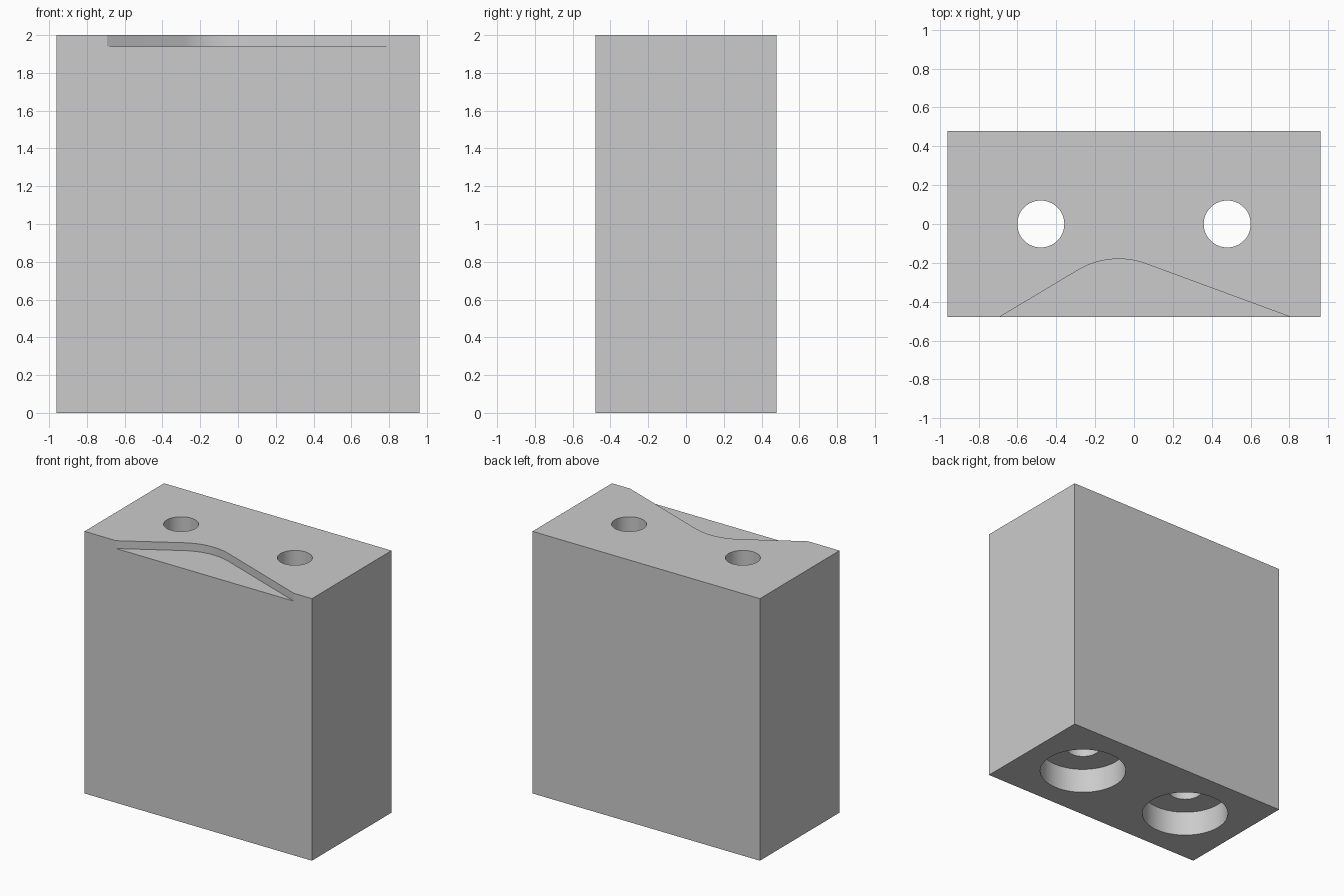
import bpy
import bmesh
import math
from mathutils import Vector

cube = bpy.data.objects.get("Cube")
if cube:
    bpy.data.objects.remove(cube, do_unlink=True)

WIDTH, DEPTH, HEIGHT = 1.92, 0.96, 2.0
HOLE_X, HOLE_R = 0.48, 0.121
BORE_R, BORE_DEPTH = 0.308, 0.19
RECESS_Z = 1.94

grey = bpy.data.materials.new("plain_grey")
grey.use_nodes = True
colour = (0.6, 0.6, 0.6, 1)
grey.diffuse_color = colour
grey.node_tree.nodes["Principled BSDF"].inputs["Base Color"].default_value = colour


def prism(name, outline, z0, z1):
    """Extrude a closed counter-clockwise outline from z0 to z1."""
    bm = bmesh.new()
    base = bm.faces.new([bm.verts.new((x, y, z0)) for x, y in outline])
    top = bmesh.ops.extrude_face_region(bm, geom=[base])["geom"]
    bmesh.ops.translate(bm, vec=(0, 0, z1 - z0),
                        verts=[v for v in top if isinstance(v, bmesh.types.BMVert)])
    bmesh.ops.recalc_face_normals(bm, faces=bm.faces)
    mesh = bpy.data.meshes.new(name)
    bm.to_mesh(mesh)
    bm.free()
    mesh.materials.append(grey)
    obj = bpy.data.objects.new(name, mesh)
    bpy.context.collection.objects.link(obj)
    return obj


def arc(cx, cy, r, start, end, steps):
    return [(cx + r * math.cos(start + (end - start) * i / steps),
             cy + r * math.sin(start + (end - start) * i / steps))
            for i in range(steps + 1)]


def circle(cx, r):
    return arc(cx, 0, r, 0, math.tau, 64)[:-1]


# Main block
w, d = WIDTH / 2, DEPTH / 2
block = prism("block", [(-w, -d), (w, -d), (w, d), (-w, d)], 0, HEIGHT)

# Through holes, each with a wide counterbore underneath
cutters = []
for side, x in (("left", HOLE_X), ("right", -HOLE_X)):
    cutters.append(prism(side + "_counterbore_cutter", circle(x, BORE_R), -0.1, BORE_DEPTH))
    cutters.append(prism(side + "_hole_cutter", circle(x, HOLE_R), 0.1, HEIGHT + 0.1))

# Shallow front recess: two straight flanks joined by a round crest
start, end = Vector((-0.695, -d)), Vector((0.81, -d))
crest_r = 0.41
crest = Vector((-0.079, -0.18 - crest_r))
left_angle, right_angle = math.radians(31), math.radians(20.3)
overrun = 0.1
outline = [(start.x - overrun / math.tan(left_angle), -d - overrun),
           (end.x + overrun / math.tan(right_angle), -d - overrun)]
outline += arc(crest.x, crest.y, crest_r, math.pi / 2 - right_angle,
               math.pi / 2 + left_angle, 24)
cutters.append(prism("recess_cutter", outline, RECESS_Z, HEIGHT + 0.1))

# Cut the block
bpy.context.view_layer.objects.active = block
for cutter in cutters:
    cutter.hide_render = True
    mod = block.modifiers.new(cutter.name, "BOOLEAN")
    mod.operation = "DIFFERENCE"
    mod.solver = "EXACT"
    mod.object = cutter
    bpy.ops.object.modifier_apply(modifier=mod.name)
for cutter in cutters:
    bpy.data.objects.remove(cutter, do_unlink=True)

# Smooth hole walls, crisp edges
bpy.ops.object.select_all(action="DESELECT")
block.select_set(True)
bpy.ops.object.shade_smooth_by_angle(angle=math.radians(20))
